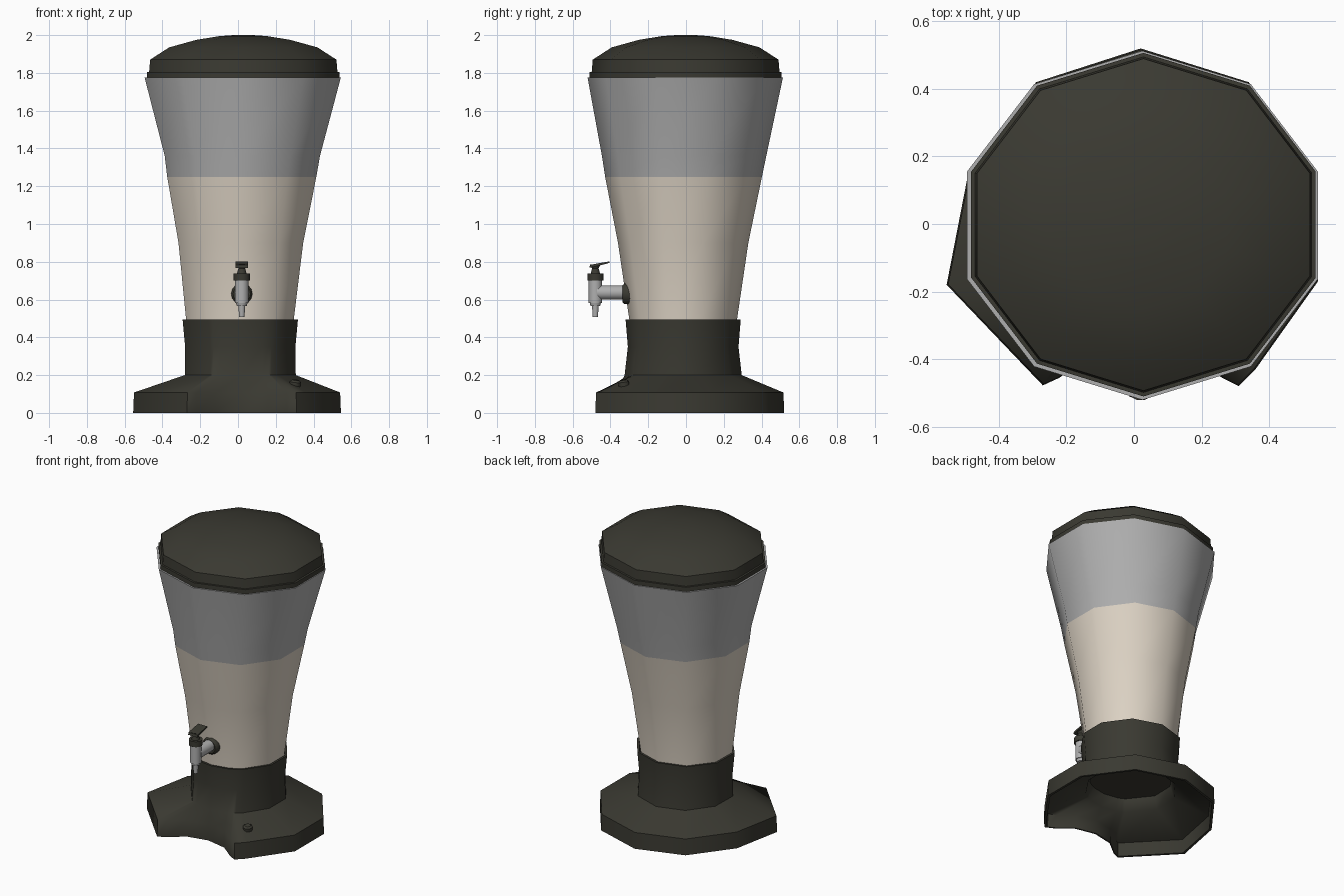
import bpy, bmesh, math
from mathutils import Vector, Matrix

if "Cube" in bpy.data.objects:
    bpy.data.objects.remove(bpy.data.objects["Cube"])


def material(name, rgb):
    m = bpy.data.materials.new(name)
    m.diffuse_color = (*rgb, 1)
    m.use_nodes = True
    m.node_tree.nodes["Principled BSDF"].inputs["Base Color"].default_value = m.diffuse_color
    return m


DARK = material("dark_plastic", (0.042, 0.041, 0.031))
GREY = material("clear_grey", (0.43, 0.43, 0.43))
CREAM = material("cream_drink", (0.71, 0.64, 0.545))


def finish(name, bm, mats, angle=50):
    bmesh.ops.recalc_face_normals(bm, faces=bm.faces)
    me = bpy.data.meshes.new(name)
    bm.to_mesh(me)
    bm.free()
    for m in mats:
        me.materials.append(m)
    ob = bpy.data.objects.new(name, me)
    bpy.context.collection.objects.link(ob)
    bpy.ops.object.select_all(action='DESELECT')
    ob.select_set(True)
    bpy.context.view_layer.objects.active = ob
    bpy.ops.object.shade_smooth_by_angle(angle=math.radians(angle))
    return ob


def loft(rings, bm=None):
    """Skin a stack of closed rings and cap both ends."""
    bm = bm or bmesh.new()
    vs = [[bm.verts.new(p) for p in r] for r in rings]
    for a, b in zip(vs, vs[1:]):
        n = len(a)
        for i in range(n):
            bm.faces.new((a[i], a[(i + 1) % n], b[(i + 1) % n], b[i]))
    bm.faces.new(vs[0][::-1])
    bm.faces.new(vs[-1])
    return bm


def decagon(z, rx, ry, cx=0.025, cy=0.0):
    """Ten-sided ring with a corner towards the back."""
    ang = [math.radians(90 + 36 * i) for i in range(10)]
    return [(cx + rx * math.cos(a), cy + ry * math.sin(a), z) for a in ang]


# Jar: flared ten-sided vessel, cream drink below the fill line
jar_profile = [(0.30, 0.29, 0.281, 0.010, -0.015), (0.48, 0.298, 0.283, 0.010, -0.015),
               (0.90, 0.347, 0.345, 0.015, -0.015), (1.25, 0.415, 0.415, 0.020, -0.013),
               (1.36, 0.432, 0.435, 0.023, -0.010), (1.775, 0.546, 0.517, 0.025, -0.004)]
bm = loft([decagon(*p) for p in jar_profile])
for f in bm.faces:
    f.material_index = 1 if f.calc_center_median().z < 1.25 else 0
finish("jar", bm, [GREY, CREAM])

# Lid: low rim band, short wall and shallow dome
lid_profile = [(1.775, 0.988), (1.805, 0.988), (1.806, 0.965), (1.87, 0.955),
               (1.935, 0.76), (1.975, 0.48), (1.995, 0.24), (2.0, 0.10)]
finish("lid", loft([decagon(z, 0.543 * k, 0.515 * k, 0.028, -0.002)
                    for z, k in lid_profile]), [DARK])

# Base: hollow flared foot with a front notch, rising into the collar
outline = [(.02, .52), (-.29, .42), (-.49, .155), (-.555, -.18), (-.27, -.478),
           (-.22, -.455), (-.12, -.375), (.02, -.345), (.16, -.375), (.26, -.455),
           (.31, -.48), (.36, -.43), (.545, -.17), (.545, .14), (.34, .42)]
CX, CY = 0.012, -0.015


def foot(z, k):
    return [(CX + (x - CX) * k, CY + (y - CY) * k, z) for x, y in outline]


def collar(z, rx, ry):
    ring = []
    for x, y in outline:
        a = math.atan2(y - CY, x - CX)
        ring.append((CX + rx * math.cos(a), CY + ry * math.sin(a), z))
    return ring


finish("base", loft([collar(0.25, 0.26, 0.25), collar(0.17, 0.285, 0.275),
                     foot(0.09, 0.96), foot(0, 0.97), foot(0, 1), foot(0.108, 0.992),
                     collar(0.2, 0.306, 0.31), collar(0.35, 0.304, 0.293),
                     collar(0.495, 0.318, 0.305), collar(0.495, 0.304, 0.291),
                     collar(0.46, 0.29, 0.275)]), [DARK], 60)


def turned(name, origin, axis, profile, mat, sides=14):
    """Round part from (distance along axis, radius) pairs."""
    rot = Vector((0, 0, 1)).rotation_difference(Vector(axis)).to_matrix().to_4x4()
    rings = [[(r * math.cos(2 * math.pi * i / sides), r * math.sin(2 * math.pi * i / sides), d)
              for i in range(sides)] for d, r in profile]
    bm = loft(rings)
    bm.transform(Matrix.Translation(origin) @ rot)
    return finish(name, bm, [mat], 40)


# Button on the foot, front right
turned("foot_button", (0.30, -0.325, 0.125), (0.1, -0.15, 1),
       [(0, 0.03), (0.04, 0.03), (0.05, 0.018)], DARK, 10)

# Tap: washer, pipe, body with spout, cap, stem and lever
TX, TY = 0.02, -0.48
turned("tap_washer", (TX, -0.295, 0.63), (0, -1, 0), [(0, 0.056), (0.03, 0.056), (0.042, 0.046)], DARK)
turned("tap_pipe", (TX, -0.32, 0.637), (0, -1, 0), [(0, 0.038), (0.15, 0.038)], GREY)
turned("tap_body", (TX, TY, 0), (0, 0, 1),
       [(0.508, 0.014), (0.565, 0.018), (0.565, 0.026), (0.582, 0.03),
        (0.582, 0.036), (0.705, 0.036)], GREY)
turned("tap_cap", (TX, TY, 0), (0, 0, 1), [(0.70, 0.043), (0.737, 0.043)], DARK)
turned("tap_stem", (TX, TY, 0), (0, 0, 1),
       [(0.735, 0.026), (0.75, 0.022), (0.765, 0.018), (0.785, 0.028)], DARK)
section = [(-0.512, 0.768), (-0.45, 0.782), (-0.405, 0.794), (-0.405, 0.802),
           (-0.46, 0.793), (-0.508, 0.783)]
finish("tap_lever", loft([[(TX + s * 0.034, y, z) for y, z in section] for s in (-1, 1)]), [DARK], 30)
